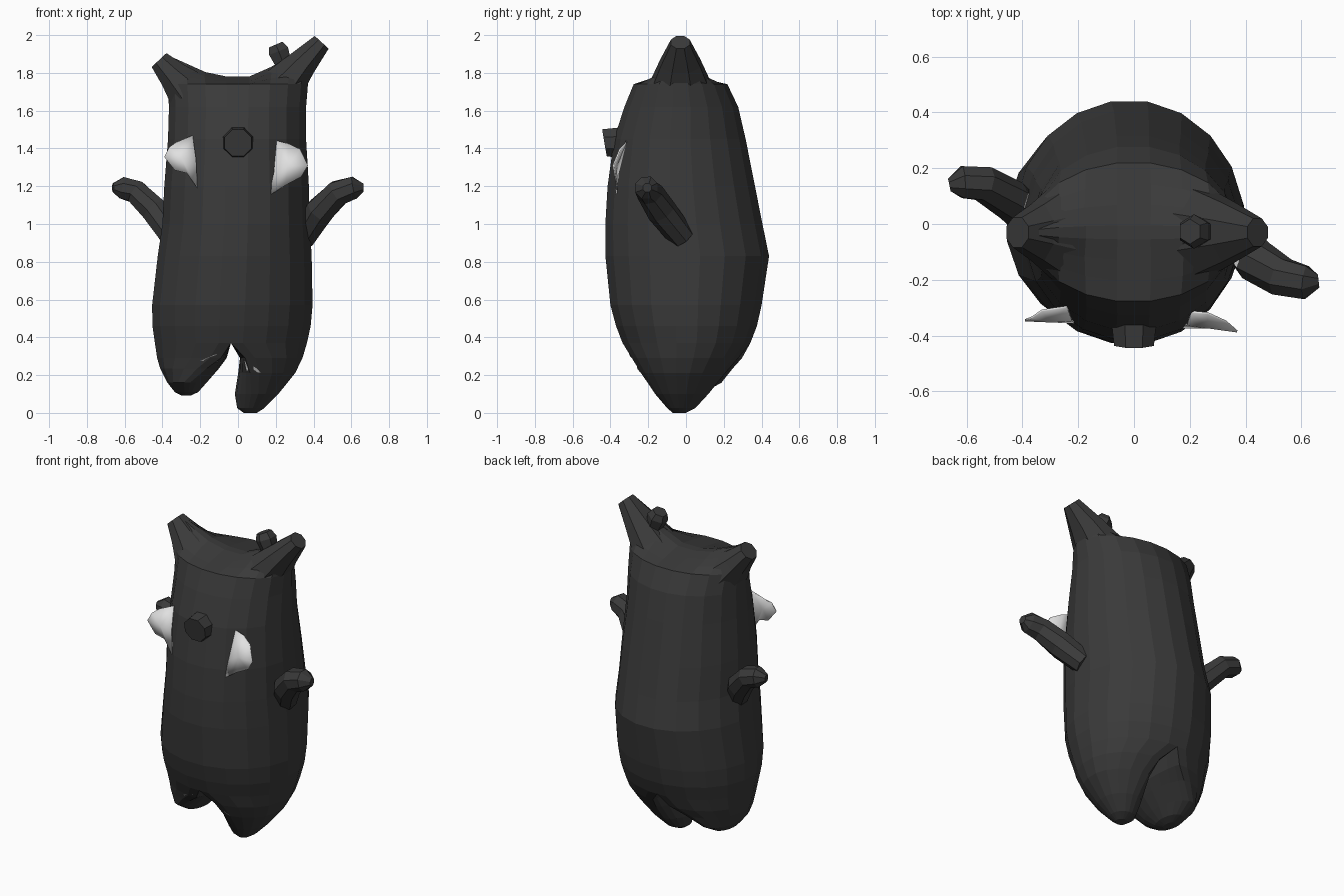
import bpy, bmesh, math
from mathutils import Vector
from mathutils.bvhtree import BVHTree

if "Cube" in bpy.data.objects:
    bpy.data.objects.remove(bpy.data.objects["Cube"])


def material(name, rgb):
    m = bpy.data.materials.new(name)
    m.diffuse_color = (*rgb, 1)
    m.use_nodes = True
    m.node_tree.nodes["Principled BSDF"].inputs["Base Color"].default_value = m.diffuse_color
    return m


DARK = material("charcoal fur", (0.042, 0.042, 0.042))
LIGHT = material("pale grey", (0.75, 0.75, 0.75))


def finish(name, bm, mats, smooth=False):
    bmesh.ops.recalc_face_normals(bm, faces=bm.faces[:])
    for f in bm.faces:
        f.smooth = smooth
    me = bpy.data.meshes.new(name)
    bm.to_mesh(me)
    bm.free()
    for m in mats:
        me.materials.append(m)
    ob = bpy.data.objects.new(name, me)
    bpy.context.collection.objects.link(ob)
    return ob


def loft(rings, zip_top=False):
    """Skin a list of point rings; cap both ends (or zip the last ring shut along a ridge)."""
    bm = bmesh.new()
    rows = [[bm.verts.new(p) for p in r] for r in rings]
    n = len(rows[0])
    for a, b in zip(rows, rows[1:]):
        for i in range(n):
            j = (i + 1) % n
            bm.faces.new((a[i], a[j], b[j], b[i]))
    bm.faces.new(rows[0])
    t = rows[-1]
    if zip_top:
        for i in range(n // 2 - 1):
            bm.faces.new((t[i], t[i + 1], t[n - 2 - i], t[n - 1 - i]))
    else:
        bm.faces.new(t)
    return bm


def oval(x0, x1, y0, y1, z, n=20, lift=None):
    pts = []
    for i in range(n):
        t = 2 * math.pi * (i + 0.5) / n
        x = (x0 + x1) / 2 + (x1 - x0) / 2 * math.cos(t)
        y = (y0 + y1) / 2 + (y1 - y0) / 2 * math.sin(t)
        pts.append((x, y, z + (lift(x) if lift else 0)))
    return pts


def leg_ring(inner, outer, y0, y1, z, w):
    """Half oval with a flat inner side, blended by w towards a full oval."""
    w2 = outer - inner
    half = oval(inner - w2, inner + w2, y0, y1, z)
    full = oval(min(inner, outer), max(inner, outer), y0, y1, z)
    if w2 < 0:
        half = oval(inner + w2, inner - w2, y0, y1, z)
    ring = []
    for h, f in zip(half, full):
        hx = max(h[0], inner) if w2 > 0 else min(h[0], inner)
        ring.append((hx + (f[0] - hx) * w, h[1], z))
    return ring


def tube(name, path, n=8):
    """Tapered tube through (x, y, z, radius[, radius along y]) points."""
    pts = [Vector(p[:3]) for p in path]
    rings = []
    for i, p in enumerate(pts):
        d = (pts[min(i + 1, len(pts) - 1)] - pts[max(i - 1, 0)]).normalized()
        side = d.cross(Vector((0, 1, 0))).normalized()
        up = side.cross(d)
        r, ry = path[i][3], path[i][-1]
        rings.append([p + side * r * math.cos(2 * math.pi * (k + .5) / n)
                      + up * ry * math.sin(2 * math.pi * (k + .5) / n) for k in range(n)])
    return finish(name, loft(rings), [DARK, LIGHT])


def ridge(x):
    """Height of the saddle between the ears."""
    if x > 0.08:
        return 0.6 * (x - 0.08)
    if x < -0.12:
        return min(0.5 * (-x - 0.12), 0.12)
    return 0


# Body: barrel with a saddle-shaped top
rings = [oval(*r) for r in (
    (-.445, .37, -.34, .345, .37), (-.458, .39, -.375, .38, .46), (-.46, .40, -.405, .405, .57),
    (-.43, .395, -.432, .445, .83), (-.405, .385, -.432, .41, 1.0), (-.395, .38, -.42, .37, 1.2),
    (-.375, .365, -.385, .32, 1.45), (-.37, .365, -.33, .28, 1.62), (-.378, .375, -.28, .222, 1.74))]
for s, w in ((.7, .385), (.4, .39), (.1, .38)):
    f = 1 - s
    rings.append(oval(-w, w, -.03 - .25 * s, -.03 + .25 * s, 1.74 + .045 * f, 20,
                      lambda x, f=f: f * ridge(x)))
finish("body", loft(rings, True), [DARK])

# Legs: the body splits in two, uneven lengths, tapering to the feet
legs = {
    "left_leg": ((-.0375, -.445, -.34, .345, .37, 0), (-.06, -.432, -.29, .30, .29, .2),
                 (-.10, -.415, -.25, .25, .235, .5), (-.165, -.375, -.2, .19, .16, 1),
                 (-.21, -.335, -.12, .10, .11, 1), (-.25, -.30, -.06, .03, .092, 1)),
    "right_leg": ((-.0375, .37, -.34, .345, .37, 0), (.01, .345, -.29, .28, .29, .2),
                  (.0, .305, -.24, .21, .21, .5), (-.018, .215, -.165, .12, .1, .9),
                  (-.005, .14, -.10, .05, .025, 1), (.03, .10, -.07, .0, .0, 1)),
}
# pale patches at the crotch, in front view (x, z)
patches = {"left_leg": [(-.20, .275), (-.11, .27), (-.07, .31), (-.12, .31)],
           "right_leg": [(.045, .225), (.12, .212), (.10, .235), (.035, .275)]}
for name, rs in legs.items():
    bm = loft([leg_ring(*r) for r in rs])
    tree = BVHTree.FromBMesh(bm)
    finish(name, bm, [DARK])
    pb = bmesh.new()
    vs = []
    for x, z in patches[name]:
        hit = tree.ray_cast(Vector((x, -2, z)), Vector((0, 1, 0)))[0]
        vs.append(pb.verts.new((x, (hit.y if hit else -.2) - .006, z)))
    pb.faces.new(vs)
    finish(name + "_pale_patch", pb, [LIGHT])

# Ears: flared stubs with flat tips, broad from front to back at the root
tube("left_ear", [(-.26, -.03, 1.70, .13, .18), (-.345, -.03, 1.79, .085, .11), (-.418, -.03, 1.868, .058)])
tube("right_ear", [(.22, -.03, 1.71, .13, .18), (.34, -.03, 1.85, .085, .115), (.443, -.03, 1.962, .054)])

# Arms: bent and rounded at the hand
arms = {
    "right_arm": [(.345, -.02, .93, .07), (.435, -.13, 1.07, .08), (.53, -.19, 1.165, .072),
                  (.615, -.21, 1.192, .064), (.662, -.205, 1.192, .025)],
    "left_arm": [(-.35, .0, .94, .07), (-.44, .085, 1.07, .075), (-.54, .145, 1.17, .066),
                 (-.615, .15, 1.192, .062), (-.662, .14, 1.192, .025)],
}
for name, path in arms.items():
    ob = tube(name, path)
    sx = 1 if name == "right_arm" else -1
    # pale inner side of the shoulder
    best = max(list(ob.data.polygons)[:8], key=lambda p: p.normal.z - sx * p.normal.x)
    best.material_index = 1

# Nose: octagonal, front face tipped slightly
nose = []
for y, r, tilt in ((-.33, .09, 0), (-.432, .077, .17)):
    ang = [math.pi * (k + .5) / 4 for k in range(8)]
    nose.append([(r * math.cos(a), y - tilt * r * math.sin(a), 1.43 + r * math.sin(a)) for a in ang])
finish("nose", loft(nose), [DARK])

# Small knob on the head beside the right ear
tube("head_knob", [(.24, -.027, 1.85, .05), (.215, -.027, 1.915, .062), (.20, -.027, 1.95, .045)], 6)

# Cheek tufts: thin curved plates
tufts = {
    "left_cheek_tuft": [(-.24, -.297, 1.468), (-.33, -.31, 1.43), (-.365, -.335, 1.405), (-.39, -.345, 1.355),
                        (-.335, -.345, 1.285), (-.27, -.345, 1.27), (-.215, -.352, 1.19), (-.222, -.345, 1.34)],
    "right_cheek_tuft": [(.205, -.315, 1.44), (.265, -.32, 1.425), (.33, -.35, 1.395), (.37, -.385, 1.31),
                         (.335, -.375, 1.25), (.25, -.365, 1.205), (.165, -.37, 1.15), (.19, -.36, 1.27)],
}
for name, pts in tufts.items():
    bm = bmesh.new()
    vs = [bm.verts.new(p) for p in pts]
    mid = sum((Vector(p) for p in pts), Vector()) / len(pts) + Vector((0, -.015, 0))
    c = bm.verts.new(mid)
    for i in range(len(vs)):
        bm.faces.new((vs[i], vs[(i + 1) % len(vs)], c))
    ob = finish(name, bm, [LIGHT], True)
    mod = ob.modifiers.new("thickness", "SOLIDIFY")
    mod.thickness = 0.008
    mod.offset = 0
